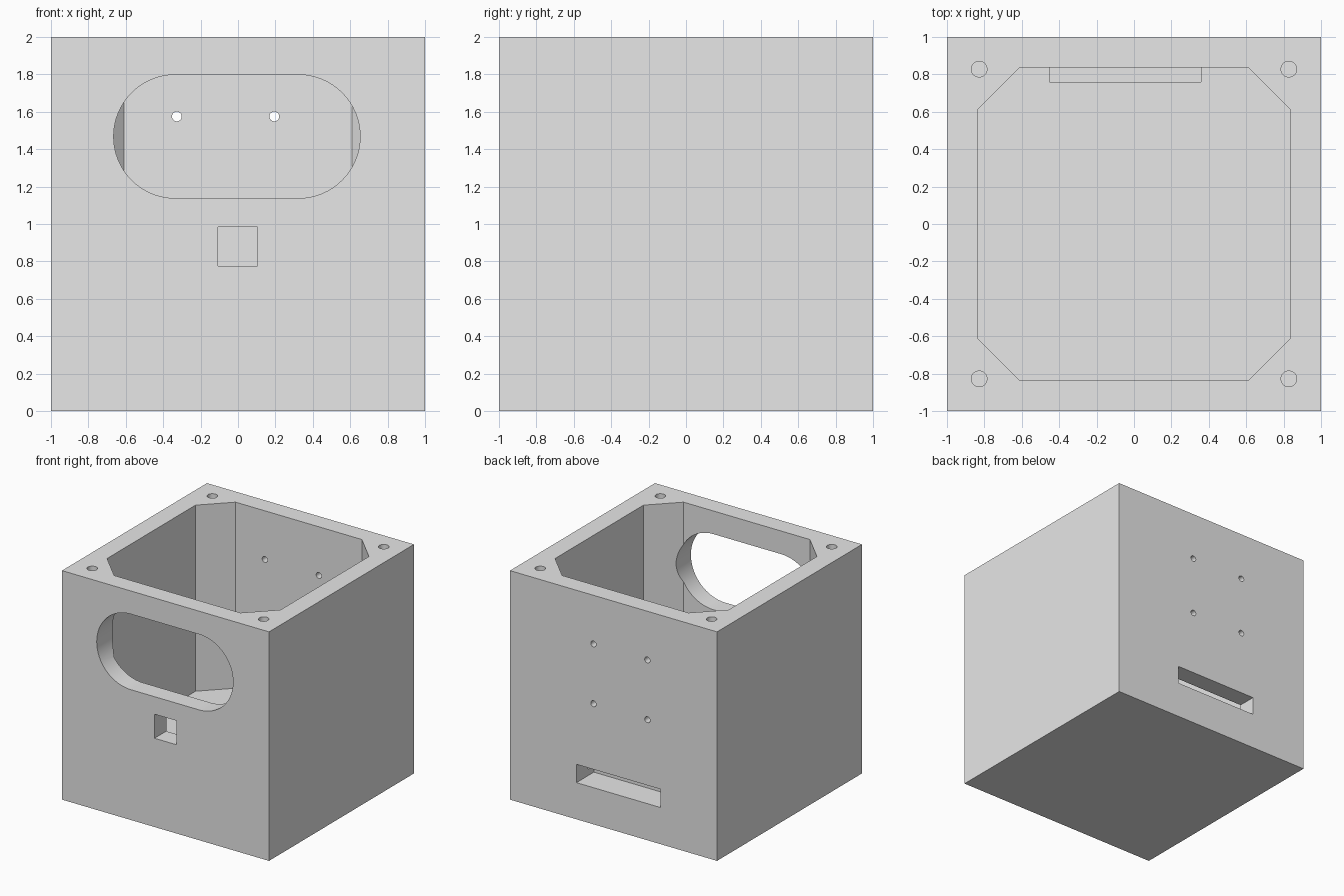
import bpy
import math

if "Cube" in bpy.data.objects:
    bpy.data.objects.remove(bpy.data.objects["Cube"], do_unlink=True)

grey = bpy.data.materials.new("plain grey")
grey.use_nodes = True
grey.diffuse_color = (0.8, 0.8, 0.8, 1)
grey.node_tree.nodes["Principled BSDF"].inputs["Base Color"].default_value = (0.8, 0.8, 0.8, 1)


def prism(name, outline, start, end, axis="z"):
    """Extrude a closed outline along z, or an x-z outline along y."""
    def place(p, d):
        return (p[0], p[1], d) if axis == "z" else (p[0], d, p[1])
    n = len(outline)
    verts = [place(p, d) for d in (start, end) for p in outline]
    faces = [tuple(reversed(range(n))), tuple(range(n, 2 * n))]
    faces += [(i, (i + 1) % n, n + (i + 1) % n, n + i) for i in range(n)]
    if axis == "y":
        faces = [f[::-1] for f in faces]
    mesh = bpy.data.meshes.new(name)
    mesh.from_pydata(verts, [], faces)
    mesh.materials.append(grey)
    obj = bpy.data.objects.new(name, mesh)
    bpy.context.collection.objects.link(obj)
    return obj


def rect(x0, x1, y0, y1):
    return [(x0, y0), (x1, y0), (x1, y1), (x0, y1)]


def arc(cx, cy, r, a0, a1, steps):
    angles = [math.radians(a0 + (a1 - a0) * i / steps) for i in range(steps + 1)]
    return [(cx + r * math.cos(a), cy + r * math.sin(a)) for a in angles]


def circle(cx, cy, r):
    return arc(cx, cy, r, 0, 360, 32)[:-1]


# Solid block
body = prism("enclosure_body", rect(-1, 1, -1, 1), 0, 2)
cutters = []

# Open cavity with chamfered corners
W, C = 0.838, 0.61
cavity = [(C, -W), (W, -C), (W, C), (C, W), (-C, W), (-W, C), (-W, -C), (-C, -W)]
cutters.append(prism("cavity_cutter", cavity, 0.375, 2.1))

# Rounded front window and square port
window = arc(0.323, 1.468, 0.33, -90, 90, 32) + arc(-0.335, 1.468, 0.33, 90, 270, 32)
cutters.append(prism("window_cutter", window, -1.1, -0.7, "y"))
cutters.append(prism("port_cutter", rect(-0.106, 0.104, 0.775, 0.985), -1.1, -0.7, "y"))

# Rear cable slot, notched slightly into the floor
cutters.append(prism("slot_cutter", rect(-0.453, 0.358, 0.32, 0.48), 0.76, 1.1, "y"))

# Rear mounting holes
for x in (-0.327, 0.194):
    for z in (1.053, 1.575):
        cutters.append(prism("rear_hole_cutter", circle(x, z, 0.026), 0.75, 1.1, "y"))

# Blind screw holes in the rim corners
for x in (-0.828, 0.828):
    for y in (-0.828, 0.828):
        cutters.append(prism("screw_hole_cutter", circle(x, y, 0.042), 1.5, 2.1))

# Cut everything out of the block
bpy.ops.object.select_all(action="DESELECT")
bpy.context.view_layer.objects.active = body
body.select_set(True)
for cutter in cutters:
    cutter.hide_render = True
    mod = body.modifiers.new("cut", "BOOLEAN")
    mod.operation = "DIFFERENCE"
    mod.solver = "EXACT"
    mod.object = cutter
    bpy.ops.object.modifier_apply(modifier=mod.name)
    bpy.data.objects.remove(cutter, do_unlink=True)

bpy.ops.object.shade_smooth_by_angle(angle=math.radians(30))
